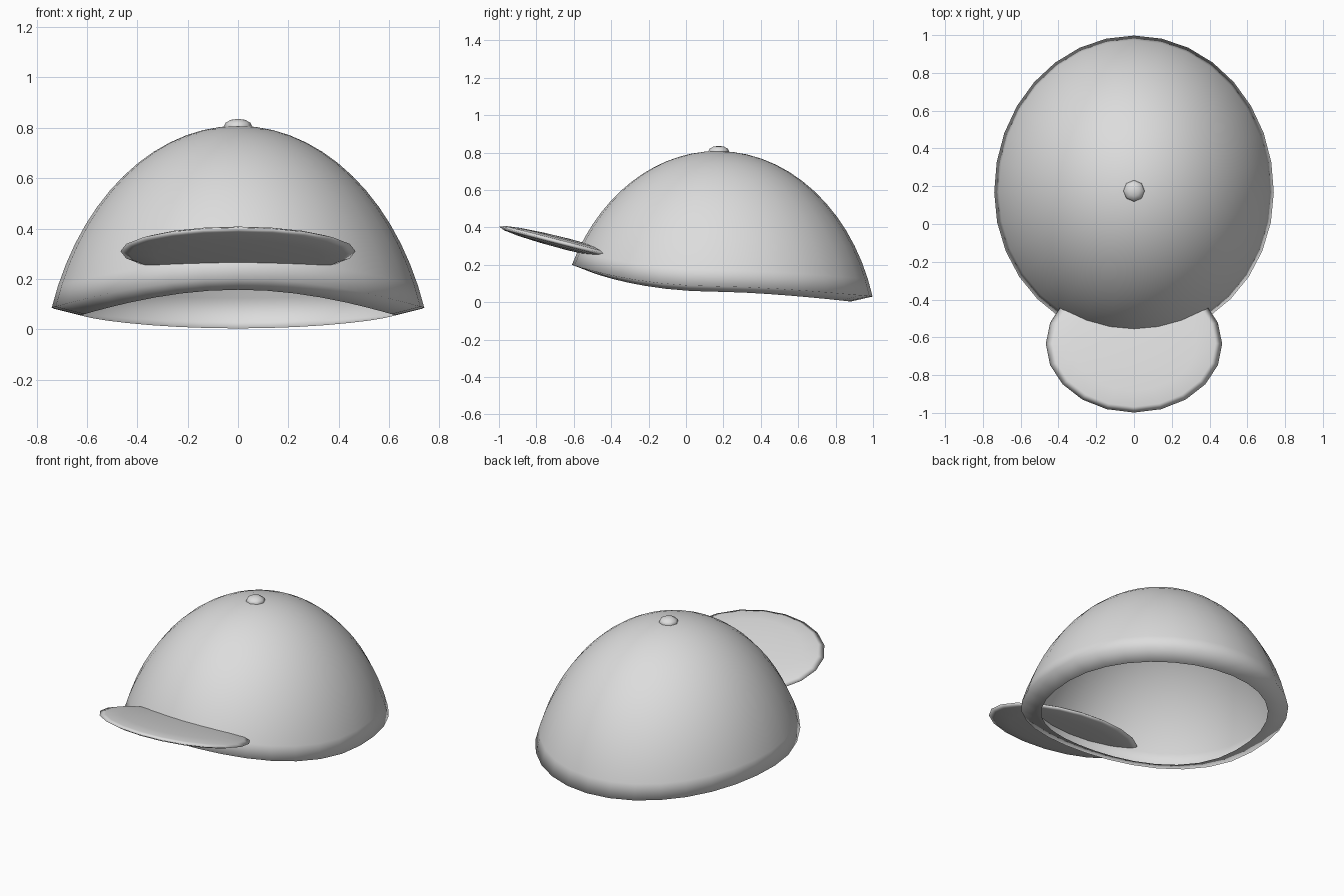
import bpy, bmesh, math
from mathutils import Matrix, Vector

if "Cube" in bpy.data.objects:
    bpy.data.objects.remove(bpy.data.objects["Cube"])

# One plain material for the whole cap
grey = bpy.data.materials.new("light_grey")
grey.diffuse_color = (0.72, 0.72, 0.72, 1)
grey.use_nodes = True
grey.node_tree.nodes["Principled BSDF"].inputs["Base Color"].default_value = grey.diffuse_color


def add_object(name, bm):
    for f in bm.faces:
        f.smooth = True
    mesh = bpy.data.meshes.new(name)
    bm.to_mesh(mesh)
    bm.free()
    mesh.materials.append(grey)
    obj = bpy.data.objects.new(name, mesh)
    bpy.context.collection.objects.link(obj)
    return obj


def squashed_ball(name, segments, rings, radii, location, tilt=0.0):
    bm = bmesh.new()
    bmesh.ops.create_uvsphere(bm, u_segments=segments, v_segments=rings, radius=1)
    m = (Matrix.Translation(location) @ Matrix.Rotation(tilt, 4, 'X')
         @ Matrix.Diagonal((*radii, 1)))
    bmesh.ops.transform(bm, matrix=m, verts=bm.verts)
    return add_object(name, bm)


# Crown: ellipsoid cap whose rim rises at the front and drops at the back
RX, RY, RZ = 0.782, 0.862, 1.068
CY, CZ = 0.168, -0.26
SEG, ROWS, LIP = 32, 14, 0.12


def rim_height(s):
    """s runs from -1 at the front to 1 at the back."""
    return 0.085 + (0.115 * s * s if s < 0 else -0.055 * s ** 1.5)


bm = bmesh.new()
lip, rows = [], []
for r in range(ROWS):
    row = []
    for i in range(SEG):
        a = 2 * math.pi * i / SEG
        low = math.asin((rim_height(math.sin(a)) - CZ) / RZ)
        t = low + (math.pi / 2 - low) * r / ROWS
        unit = Vector((math.cos(t) * math.cos(a), math.cos(t) * math.sin(a), math.sin(t)))
        p = Vector((RX * unit.x, CY + RY * unit.y, CZ + RZ * unit.z))
        row.append(bm.verts.new(p))
        if r == 0:  # lip turned inward, square to the wall
            n = Vector((unit.x / RX, unit.y / RY, unit.z / RZ)).normalized()
            lip.append(bm.verts.new(p - n * LIP))
    rows.append(row)
top = bm.verts.new((0, CY, CZ + RZ))
bands = [lip] + rows
for i in range(SEG):
    j = (i + 1) % SEG
    for lo, hi in zip(bands, bands[1:]):
        bm.faces.new((lo[i], lo[j], hi[j], hi[i]))
    bm.faces.new((rows[-1][i], rows[-1][j], top))
add_object("crown", bm)

# Brim: thin tilted disc running through the front wall
squashed_ball("brim", 20, 8, (0.467, 0.375, 0.031), (0, -0.635, 0.31),
              math.radians(-14.4))

# Button on top
squashed_ball("top_button", 8, 6, (0.057, 0.057, 0.032), (0, 0.175, 0.804))
